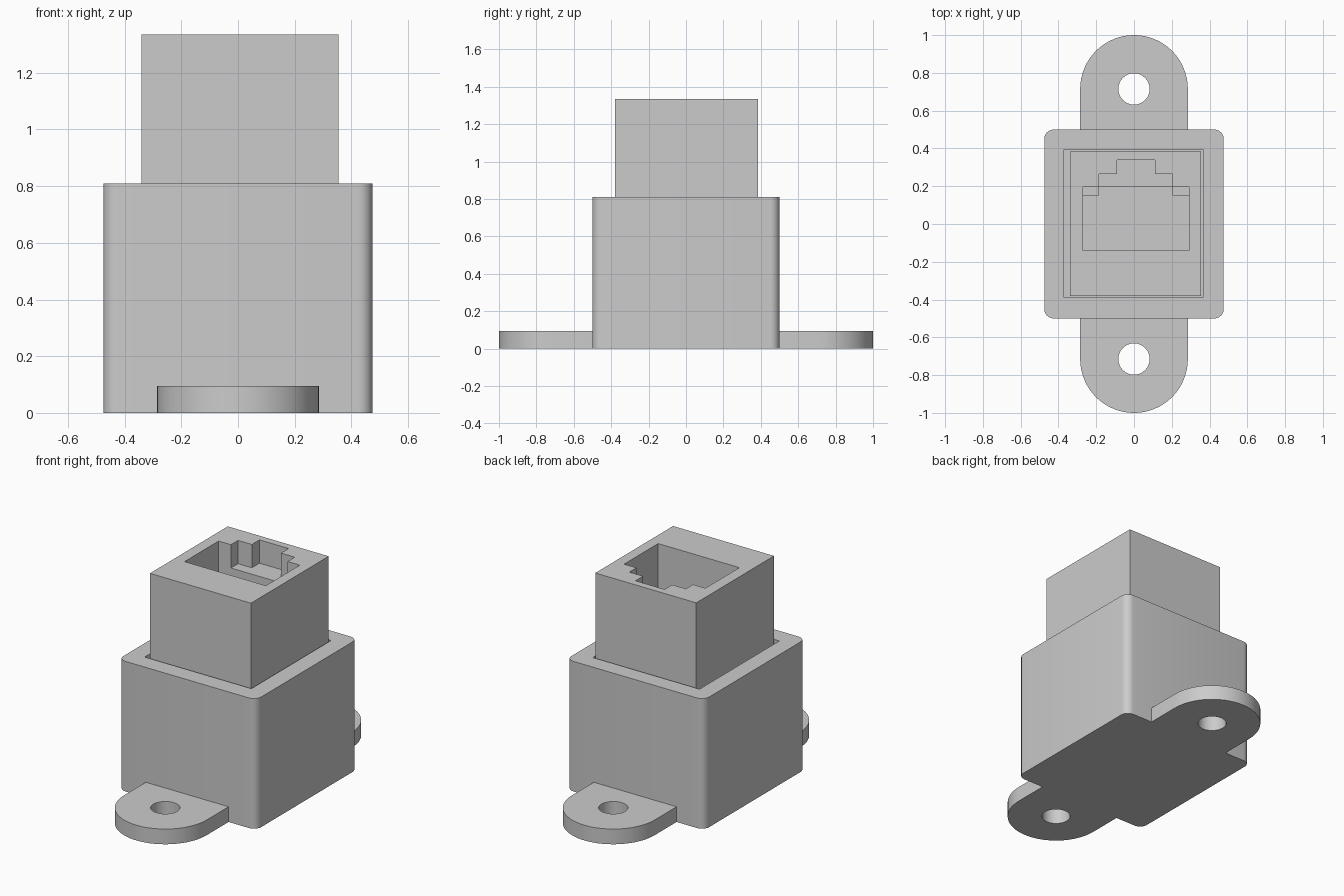
import bpy
import bmesh
from math import cos, sin, pi

default = bpy.data.objects.get("Cube")
if default:
    bpy.data.objects.remove(default, do_unlink=True)


def prism(name, outline, z0, z1):
    """Extrude a counter-clockwise plan outline from z0 to z1."""
    bm = bmesh.new()
    base = bm.faces.new([bm.verts.new((x, y, z0)) for x, y in outline])
    grown = bmesh.ops.extrude_face_region(bm, geom=[base])["geom"]
    top = [v for v in grown if isinstance(v, bmesh.types.BMVert)]
    bmesh.ops.translate(bm, verts=top, vec=(0, 0, z1 - z0))
    bmesh.ops.recalc_face_normals(bm, faces=bm.faces)
    mesh = bpy.data.meshes.new(name)
    bm.to_mesh(mesh)
    bm.free()
    obj = bpy.data.objects.new(name, mesh)
    bpy.context.collection.objects.link(obj)
    return obj


def rect(x0, x1, y0, y1):
    return [(x0, y0), (x1, y0), (x1, y1), (x0, y1)]


def arc(cx, cy, r, start, end, steps):
    angles = [start + (end - start) * i / steps for i in range(steps + 1)]
    return [(cx + r * cos(a), cy + r * sin(a)) for a in angles]


def activate(obj):
    bpy.ops.object.select_all(action="DESELECT")
    obj.select_set(True)
    bpy.context.view_layer.objects.active = obj


def cut(obj, cutter):
    """Subtract the cutter and throw it away."""
    cutter.hide_render = True
    mod = obj.modifiers.new("cut", "BOOLEAN")
    mod.operation = "DIFFERENCE"
    mod.solver = "EXACT"
    mod.object = cutter
    activate(obj)
    bpy.ops.object.modifier_apply(modifier=mod.name)
    bpy.data.objects.remove(cutter, do_unlink=True)


def smooth(obj):
    activate(obj)
    bpy.ops.object.shade_smooth_by_angle(angle=pi / 6)


# Housing: box with rounded upright corners and an open pocket
W, D, H, R = 0.475, 0.5, 0.81, 0.05
corners = [(1, 1), (-1, 1), (-1, -1), (1, -1)]
outline = []
for i, (sx, sy) in enumerate(corners):
    outline += arc(sx * (W - R), sy * (D - R), R, i * pi / 2, (i + 1) * pi / 2, 6)
housing = prism("housing", outline, 0, H)
cut(housing, prism("pocket_cutter", rect(-0.37, 0.365, -0.39, 0.395), 0.1, 1))
smooth(housing)

# Socket block standing in the pocket
socket = prism("socket_block", rect(-0.34, 0.355, -0.38, 0.385), 0.1, 1.335)

# Plug cavity, side ledges and stepped latch slot
L, RT = -0.27, 0.29
SL, SR = -0.185, 0.205
cavity = [(L, -0.14), (RT, -0.14), (RT, 0.15), (SR, 0.15),
          (SR, 0.195), (SL, 0.195), (SL, 0.15), (L, 0.15)]
latch = [(SL, 0.1), (SR, 0.1), (SR, 0.265), (0.11, 0.265),
         (0.11, 0.34), (-0.09, 0.34), (-0.09, 0.265), (SL, 0.265)]
cut(socket, prism("cavity_cutter", cavity, 0.72, 1.5))
cut(socket, prism("ledge_cutter", rect(L, RT, -0.14, 0.195), 1.0, 1.5))
cut(socket, prism("latch_cutter", latch, 1.19, 1.5))

# Mounting ears with screw holes, front and back
for name, side in (("front_mounting_ear", -1), ("back_mounting_ear", 1)):
    cy, r = side * 0.715, 0.285
    tip = arc(0, cy, r, 0, side * pi, 32)
    ear = prism(name, [(r, side * 0.49)] + tip + [(-r, side * 0.49)], 0, 0.095)
    cut(ear, prism("hole_cutter", arc(0, cy, 0.083, 0, 2 * pi, 32)[:-1], -0.1, 0.2))
    smooth(ear)
